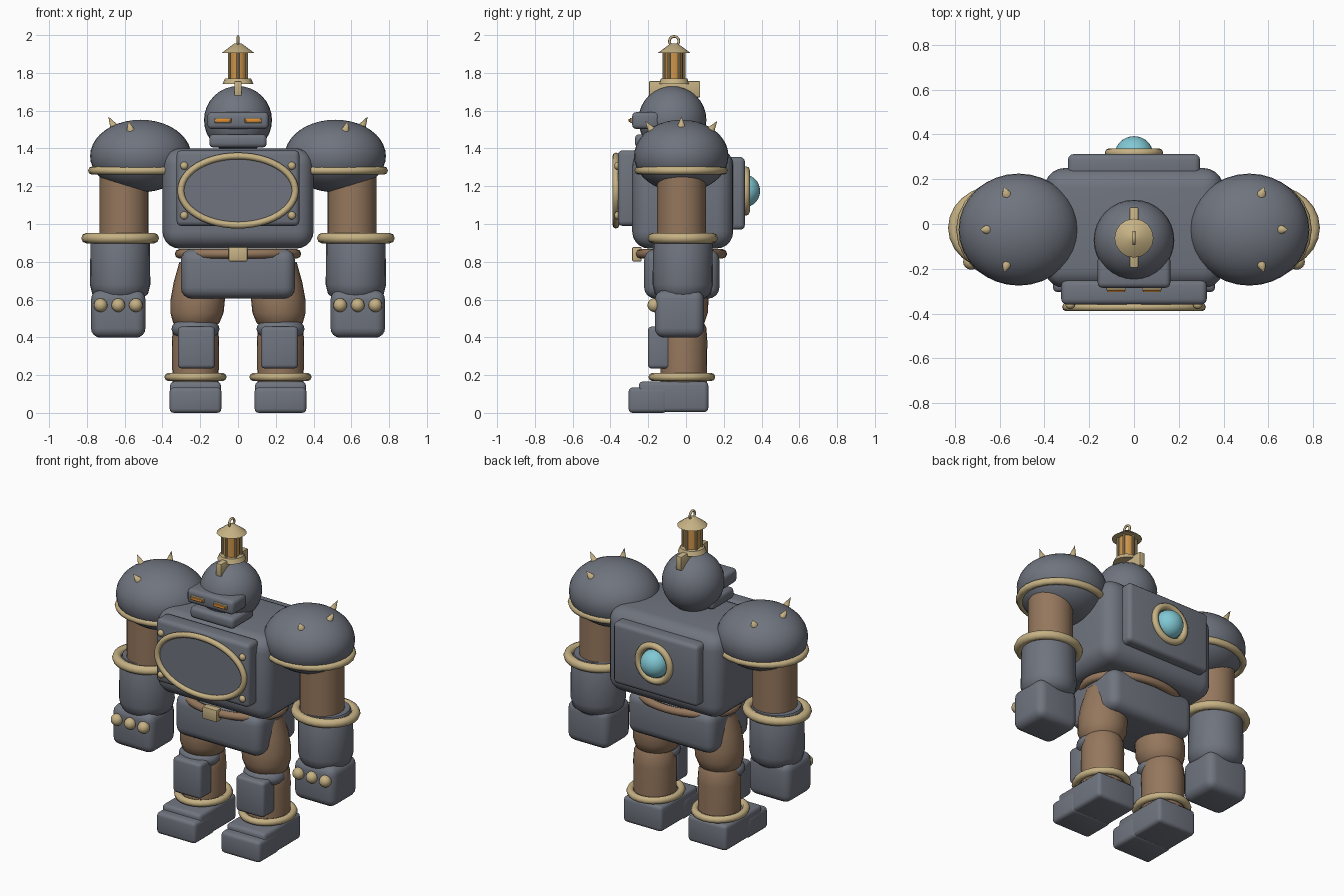
import bpy, bmesh, math
from mathutils import Vector

cube = bpy.data.objects.get("Cube")
if cube:
    bpy.data.objects.remove(cube, do_unlink=True)


def material(name, rgb):
    m = bpy.data.materials.new(name)
    m.use_nodes = True
    m.diffuse_color = (*rgb, 1)
    m.node_tree.nodes["Principled BSDF"].inputs["Base Color"].default_value = (*rgb, 1)
    return m


STEEL = material("blue grey steel", (0.16, 0.175, 0.21))
BRASS = material("pale brass", (0.56, 0.44, 0.23))
LEATHER = material("brown leather", (0.30, 0.185, 0.11))
AMBER = material("amber glass", (0.62, 0.30, 0.07))
EYE = material("orange glow", (0.75, 0.27, 0.03))
CYAN = material("cyan gem", (0.22, 0.58, 0.66))


def finish(name, mat, angle=40):
    ob = bpy.context.object
    ob.name = ob.data.name = name
    ob.data.materials.clear()
    ob.data.materials.append(mat)
    bpy.ops.object.shade_smooth_by_angle(angle=math.radians(angle))
    return ob


def box(name, mat, x, y, z, bevel=0.02, segments=3):
    """Rounded box from its (low, high) limits on each axis."""
    lims = (x, y, z)
    bpy.ops.mesh.primitive_cube_add(size=1, location=[sum(l) / 2 for l in lims])
    bpy.context.object.scale = [abs(l[1] - l[0]) for l in lims]
    bpy.ops.object.transform_apply(location=False, rotation=False, scale=True)
    if bevel:
        mod = bpy.context.object.modifiers.new("Bevel", 'BEVEL')
        mod.width, mod.segments = bevel, segments
        bpy.ops.object.modifier_apply(modifier="Bevel")
    return finish(name, mat)


def ball(name, mat, loc, radii, seg=32, rings=16):
    bpy.ops.mesh.primitive_uv_sphere_add(segments=seg, ring_count=rings, radius=1, location=loc)
    bpy.context.object.scale = radii
    bpy.ops.object.transform_apply(location=False, rotation=False, scale=True)
    return finish(name, mat, 60)


def ring(name, mat, loc, a, b, tube, plane="xy", steps=32):
    """Oval hoop of even thickness lying in the given plane."""
    cu = bpy.data.curves.new(name, 'CURVE')
    cu.dimensions = '3D'
    cu.bevel_depth, cu.bevel_resolution = tube, 2
    sp = cu.splines.new('POLY')
    sp.points.add(steps - 1)
    sp.use_cyclic_u = True
    for i, p in enumerate(sp.points):
        t = 2 * math.pi * i / steps
        v = Vector((0, 0, 0, 1)).to_4d()
        v["xyz".index(plane[0])] = a * math.cos(t)
        v["xyz".index(plane[1])] = b * math.sin(t)
        p.co = v
    ob = bpy.data.objects.new(name, cu)
    ob.location = loc
    bpy.context.collection.objects.link(ob)
    bpy.ops.object.select_all(action='DESELECT')
    ob.select_set(True)
    bpy.context.view_layer.objects.active = ob
    bpy.ops.object.convert(target='MESH')
    return finish(name, mat, 60)


def cone(name, mat, loc, r1, r2, depth, sides=24, direction=(0, 0, 1)):
    rot = Vector(direction).to_track_quat('Z', 'Y').to_euler()
    bpy.ops.mesh.primitive_cone_add(vertices=sides, radius1=r1, radius2=r2, depth=depth,
                                    location=loc, rotation=rot)
    return finish(name, mat)


def lathe(name, mat, x, y, profile, sides=24, top_shift=0.0):
    """Capped solid of revolution from (radius, height) pairs, listed downwards."""
    bm = bmesh.new()
    loops = []
    for k, (r, z) in enumerate(profile):
        dx = top_shift * (1 - k / (len(profile) - 1))
        loops.append([bm.verts.new((x + dx + r * math.cos(2 * math.pi * i / sides),
                                    y + r * math.sin(2 * math.pi * i / sides), z))
                      for i in range(sides)])
    for up, low in zip(loops, loops[1:]):
        for i in range(sides):
            j = (i + 1) % sides
            bm.faces.new((up[i], low[i], low[j], up[j]))
    bm.faces.new(loops[0])
    bm.faces.new(loops[-1][::-1])
    bmesh.ops.recalc_face_normals(bm, faces=bm.faces)
    me = bpy.data.meshes.new(name)
    bm.to_mesh(me)
    bm.free()
    ob = bpy.data.objects.new(name, me)
    bpy.context.collection.objects.link(ob)
    bpy.ops.object.select_all(action='DESELECT')
    ob.select_set(True)
    bpy.context.view_layer.objects.active = ob
    return finish(name, mat)


# Torso with front plate, oval hoop and rivets
box("torso", STEEL, (-0.4, 0.4), (-0.285, 0.25), (0.87, 1.4), 0.09, 5)
box("chest_plate", STEEL, (-0.325, 0.325), (-0.36, -0.25), (0.99, 1.39), 0.025)
disc = cone("chest_oval", STEEL, (0, -0.362, 1.177), 0.3, 0.3, 0.02, 48, (0, -1, 0))
disc.scale.y = 0.62
ring("chest_hoop", BRASS, (0, -0.371, 1.177), 0.303, 0.183, 0.018, "xz", 48)
for sx in (-1, 1):
    for z in (1.045, 1.308):
        ball("chest_rivet", BRASS, (sx * 0.285, -0.362, z), (0.021, 0.018, 0.021), 12, 8)

# Back plate with gem
box("back_plate", STEEL, (-0.295, 0.295), (0.2, 0.312), (0.97, 1.355), 0.025)
ring("gem_hoop", BRASS, (0, 0.317, 1.175), 0.11, 0.11, 0.021, "xz")
ball("back_gem", CYAN, (0, 0.312, 1.175), (0.085, 0.08, 0.085))

# Head
ball("head", STEEL, (0, -0.072, 1.55), (0.18, 0.18, 0.18))
box("visor", STEEL, (-0.162, 0.162), (-0.285, -0.14), (1.503, 1.592), 0.022)
box("jaw", STEEL, (-0.152, 0.152), (-0.27, -0.05), (1.405, 1.475), 0.022)
box("crest", BRASS, (-0.019, 0.019), (-0.195, 0.075), (1.67, 1.757), 0.006, 2)
for sx in (-1, 1):
    box("eye_frame", BRASS, (sx * 0.035, sx * 0.125), (-0.296, -0.27), (1.535, 1.562), 0.004, 2)
    box("eye", EYE, (sx * 0.041, sx * 0.119), (-0.304, -0.28), (1.54, 1.557), 0.004, 2)

# Lantern on the crest
LY = -0.063
cone("lantern_base", BRASS, (0, LY, 1.755), 0.082, 0.07, 0.028, 16)
cone("lantern_glass", AMBER, (0, LY, 1.84), 0.047, 0.047, 0.15, 16)
for i in range(6):
    t = math.pi * (i + 0.5) / 3
    cone("lantern_post", BRASS, (0.054 * math.cos(t), LY + 0.054 * math.sin(t), 1.84),
         0.007, 0.007, 0.15, 8)
cone("lantern_roof", BRASS, (0, LY, 1.93), 0.087, 0.02, 0.05, 16)
ring("lantern_loop", BRASS, (0, LY, 1.968), 0.025, 0.025, 0.007, "yz", 20)

# Hips
ring("belt", LEATHER, (0, -0.025, 0.842), 0.31, 0.218, 0.025, "xy", 40)
box("belt_buckle", BRASS, (-0.05, 0.05), (-0.285, -0.235), (0.802, 0.878), 0.006, 2)
box("pelvis", STEEL, (-0.302, 0.302), (-0.222, 0.177), (0.605, 0.868), 0.06, 4)

for side, s in (("left", 1), ("right", -1)):
    # Shoulder dome with spikes and hoop
    centre = Vector((s * 0.515, -0.025, 1.36))
    radii = Vector((0.268, 0.25, 0.192))
    ball(side + "_shoulder", STEEL, centre, radii, 32, 20)
    ring(side + "_shoulder_hoop", BRASS, (s * 0.515, -0.025, 1.283), 0.257, 0.225, 0.022, "xy", 24)
    for dx, dy in ((0.145, 0), (0.055, 0.16), (0.055, -0.16)):
        dz = radii.z * math.sqrt(1 - (dx / radii.x) ** 2 - (dy / radii.y) ** 2)
        out = Vector((s * dx, dy, dz * 1.6)).normalized()
        cone(side + "_spike", BRASS, centre + Vector((s * dx, dy, dz)) + out * 0.02,
             0.024, 0, 0.07, 12, out)

    # Arm
    lathe(side + "_upper_arm", LEATHER, s * 0.604, -0.024, [(0.129, 1.36), (0.129, 0.85)])
    ring(side + "_cuff", BRASS, (s * 0.624, -0.017, 0.925), 0.178, 0.158, 0.028, "xy", 24)
    lathe(side + "_forearm", STEEL, s * 0.624, -0.017,
          [(0.14, 0.95), (0.157, 0.91), (0.16, 0.68), (0.148, 0.63), (0.11, 0.6)])
    box(side + "_fist", STEEL, (s * 0.49, s * 0.778), (-0.165, 0.095), (0.398, 0.65), 0.05, 4)
    for k in (-1, 0, 1):
        ball(side + "_knuckle", BRASS, (s * (0.634 + 0.093 * k), -0.168, 0.57), (0.036,) * 3, 16, 10)

    # Leg
    lathe(side + "_thigh", LEATHER, s * 0.225, -0.025,
          [(0.105, 0.8), (0.132, 0.69), (0.144, 0.6), (0.141, 0.53), (0.122, 0.475), (0.09, 0.45)],
          24, s * -0.02)
    ball(side + "_knee", STEEL, (s * 0.225, -0.06, 0.445), (0.127, 0.105, 0.065), 24, 12)
    lathe(side + "_shin", LEATHER, s * 0.225, -0.012,
          [(0.1, 0.49), (0.12, 0.45), (0.125, 0.38), (0.122, 0.14)])
    box(side + "_knee_pad", STEEL, (s * 0.122, s * 0.318), (-0.202, -0.08), (0.235, 0.457), 0.02)
    ring(side + "_ankle_hoop", BRASS, (s * 0.225, -0.022, 0.19), 0.143, 0.155, 0.022, "xy", 24)

    # Foot with stepped toe
    box(side + "_foot", STEEL, (s * 0.09, s * 0.36), (-0.25, 0.118), (0.004, 0.166), 0.022)
    box(side + "_toe", STEEL, (s * 0.088, s * 0.362), (-0.304, -0.1), (0, 0.135), 0.022)
